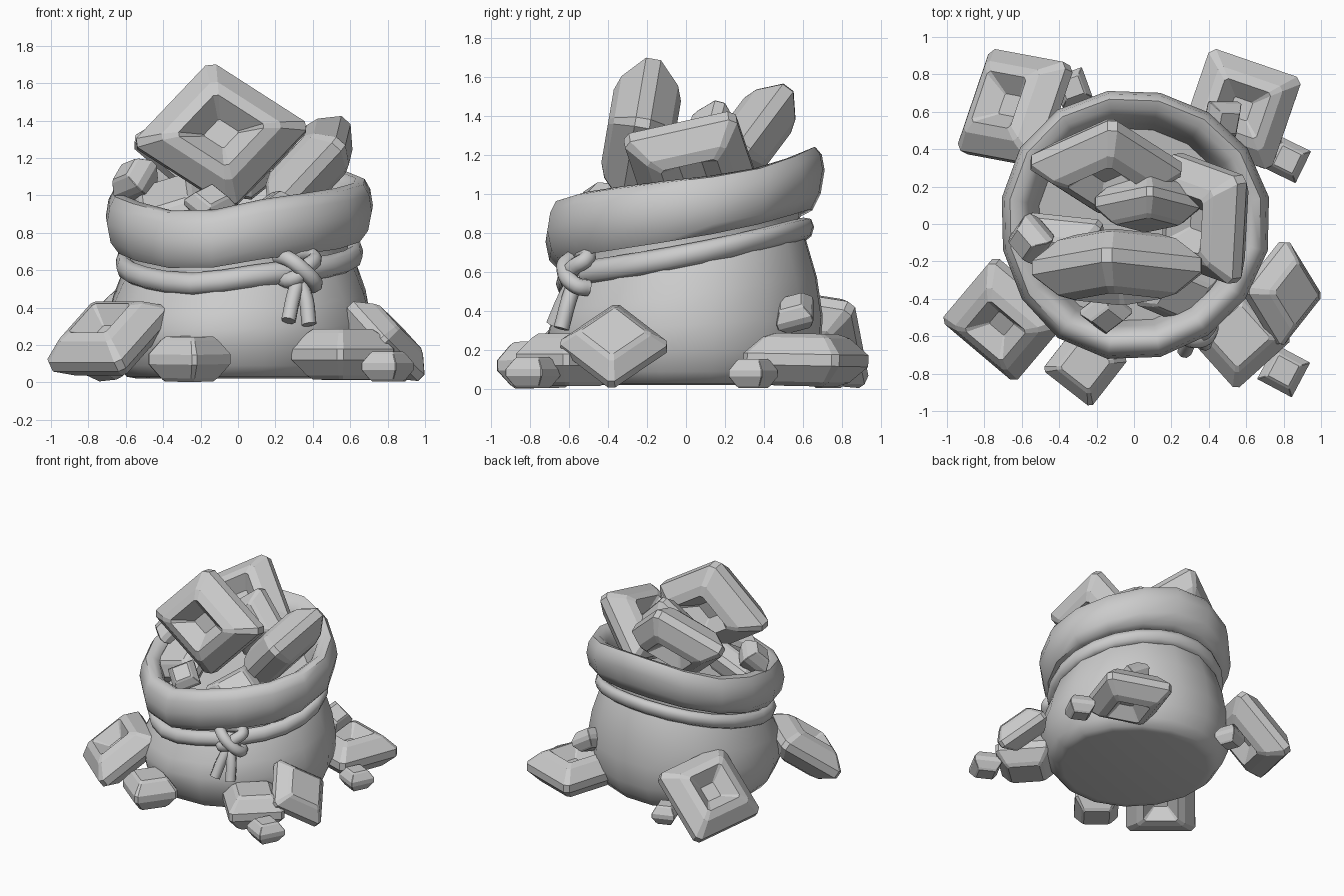
import bpy, bmesh
from math import sin, cos, pi, radians, exp
from mathutils import Vector, Matrix

if "Cube" in bpy.data.objects:
    bpy.data.objects.remove(bpy.data.objects["Cube"])


def finish(name, bm, angle=None):
    bmesh.ops.recalc_face_normals(bm, faces=bm.faces)
    me = bpy.data.meshes.new(name)
    bm.to_mesh(me)
    bm.free()
    ob = bpy.data.objects.new(name, me)
    bpy.context.collection.objects.link(ob)
    if angle:
        bpy.ops.object.select_all(action='DESELECT')
        ob.select_set(True)
        bpy.context.view_layer.objects.active = ob
        bpy.ops.object.shade_smooth_by_angle(angle=radians(angle))
    return ob


def loft(rings, closed=False):
    """Bridge equal-length point rings; cap the ends or close into a loop."""
    bm = bmesh.new()
    vs = [[bm.verts.new(p) for p in r] for r in rings]
    n = len(vs[0])
    pairs = list(zip(vs, vs[1:])) + ([(vs[-1], vs[0])] if closed else [])
    for a, b in pairs:
        for i in range(n):
            j = (i + 1) % n
            bm.faces.new((a[i], a[j], b[j], b[i]))
    if not closed:
        bm.faces.new(vs[0])
        bm.faces.new(vs[-1])
    return bm


# Slouch: neck tilts up to the back, cuff curls up at the back and sags at the front left
def slouch(x, y, z):
    w = min(1, max(0, (z - 0.2) / 0.4))
    c = min(1, max(0, (z - 0.7) / 0.12))
    dip = exp(-((x + 0.26) / 0.3) ** 2) * (0.04 + 0.03 * c) if y < 0 else 0
    neck = 0.2 * y + 0.1 * y * y
    cuff = 0.11 * y + 0.42 * max(0, y) ** 3
    return Vector((x, y, z + w * (neck + (cuff - neck) * c + 0.04 * x - dip)))


def lathe(profile, n):
    rings = []
    for r, z in profile:
        ring = []
        for i in range(n):
            a = 2 * pi * (i + 0.5) / n
            k = r * (1 + 0.015 * sin(3 * a + 1))
            ring.append(slouch(k * cos(a), k * sin(a), z))
        rings.append(ring)
    return rings


# Sack body with rolled cuff and inner lining
sack = [(0.55, 0.02), (0.61, 0.03), (0.66, 0.09), (0.705, 0.2), (0.715, 0.32),
        (0.685, 0.46), (0.63, 0.6), (0.59, 0.68), (0.60, 0.755), (0.66, 0.745),
        (0.705, 0.80), (0.725, 0.90), (0.71, 0.99), (0.68, 1.045), (0.63, 1.055),
        (0.58, 1.02), (0.55, 0.94), (0.52, 0.82)]
finish("sack", loft(lathe(sack, 16)), 50)

# Tie rope around the neck
rope = [(0.615 + 0.05 * cos(t * pi / 4), 0.66 + 0.06 * sin(t * pi / 4)) for t in range(8)]
finish("tie_rope", loft(lathe(rope, 24), closed=True), 60)


# Knot strands and hanging ends
def strand(name, pts, r):
    cu = bpy.data.curves.new(name, 'CURVE')
    cu.dimensions = '3D'
    cu.bevel_depth = r
    cu.bevel_resolution = 2
    cu.resolution_u = 5
    cu.use_fill_caps = True
    sp = cu.splines.new('BEZIER')
    sp.bezier_points.add(len(pts) - 1)
    for b, p in zip(sp.bezier_points, pts):
        b.co = p
        b.handle_left_type = b.handle_right_type = 'AUTO'
    ob = bpy.data.objects.new(name, cu)
    bpy.context.collection.objects.link(ob)


strand("knot_over", [(0.21, -0.52, 0.67), (0.27, -0.60, 0.66), (0.35, -0.62, 0.60),
                     (0.41, -0.56, 0.53), (0.39, -0.50, 0.52)], 0.044)
strand("knot_under", [(0.21, -0.52, 0.57), (0.29, -0.60, 0.55), (0.37, -0.58, 0.62),
                      (0.40, -0.51, 0.67), (0.30, -0.53, 0.69), (0.21, -0.54, 0.65)], 0.044)
strand("rope_end_left", [(0.33, -0.57, 0.56), (0.30, -0.62, 0.47), (0.27, -0.68, 0.33)], 0.04)
strand("rope_end_right", [(0.31, -0.56, 0.57), (0.36, -0.60, 0.46), (0.38, -0.64, 0.31)], 0.04)


# Square-cut gem: girdle, sloped crown on both sides, optional square pit in each table
def gem(name, loc, normal, roll, size, thick, pit=False, wide=1.0, chamfer=0.06):
    h, t = size / 2, thick / 2
    half = ([(0.2, 0.35), (0.5, 1.0)] if pit else [(0.58, 1.0)]) + [(0.7, 0.84), (1.0, 0.22)]
    steps = [(s, -z) for s, z in half] + [(s, z) for s, z in reversed(half)]
    e = 1 - chamfer * 2
    base = []
    for q in range(4):
        c, s = round(cos(q * pi / 2)), round(sin(q * pi / 2))
        for x, y in ((1, e), (e, 1)):
            base.append((x * c - y * s, x * s + y * c))
    z = Vector(normal).normalized()
    up = Vector((0, 0, 1)) if abs(z.z) < 0.95 else Vector((0, 1, 0))
    y = (up - z * up.dot(z)).normalized()
    m = Matrix((y.cross(z), y, z)).transposed()
    m = m @ Matrix.Diagonal((wide, 1, 1)) @ Matrix.Rotation(radians(roll), 3, 'Z')
    o = Vector(loc)
    rings = [[o + m @ Vector((x * h * s, v * h * s, w * t)) for x, v in base] for s, w in steps]
    finish(name, loft(rings))


# Gems piled in the sack
gem("sack_gem_front", (-0.09, -0.23, 1.32), (0, -1, 0.17), -38, 0.57, 0.35, True, 1.2)
gem("sack_gem_back", (-0.15, 0.31, 1.26), (0, -0.8, 0.6), 40, 0.54, 0.3, True, 1.12)
gem("sack_gem_right", (0.38, 0.03, 1.15), (-0.7, -0.1, 0.62), -18, 0.55, 0.30, True, 1.08)
gem("sack_gem_middle", (0.07, 0.11, 1.23), (0, -0.95, 0.25), 42, 0.38, 0.24, False, 1.1)
gem("sack_gem_left", (-0.36, -0.15, 0.93), (-0.3, -0.5, 0.8), 30, 0.42, 0.22)
gem("sack_gem_low", (0.24, -0.34, 0.86), (0.2, -0.5, 0.8), 40, 0.36, 0.2)
gem("sack_gem_small_left", (-0.55, -0.08, 1.08), (-0.6, -0.3, 0.6), 20, 0.2, 0.18, chamfer=0.02)
gem("sack_gem_small_front", (-0.15, -0.47, 0.95), (0.1, -0.6, 0.7), 35, 0.2, 0.15, chamfer=0.02)

# Gems scattered on the ground
gem("ground_gem_front_left", (-0.69, -0.51, 0.235), (-0.38, -0.45, 0.81), 0, 0.52, 0.27, True)
gem("ground_gem_back_left", (-0.635, 0.62, 0.265), (-0.62, 0.32, 0.70), 12, 0.58, 0.28, True)
gem("ground_gem_back_right", (0.57, 0.615, 0.15), (0, 0.02, 1), -19, 0.52, 0.27, True)
gem("ground_gem_front_right", (0.56, -0.60, 0.15), (0, 0, 1), 42, 0.41, 0.27)
gem("ground_gem_leaning", (0.79, -0.37, 0.22), (0.7, -0.03, 0.68), 44, 0.41, 0.22)
gem("ground_gem_front", (-0.26, -0.75, 0.125), (0, -0.02, 1), 52, 0.33, 0.24)

# Small chips
gem("chip_front_right", (0.80, -0.785, 0.085), (0, 0, 1), -28, 0.21, 0.16, chamfer=0.02)
gem("chip_right", (0.82, 0.345, 0.08), (0, 0, 1), -26, 0.19, 0.15, chamfer=0.02)
gem("chip_on_gem", (0.47, 0.56, 0.39), (0.5, -0.3, 0.8), 25, 0.19, 0.15, chamfer=0.02)
gem("chip_back_left", (-0.33, 0.73, 0.08), (0, 0, 1), 20, 0.17, 0.15, chamfer=0.02)
